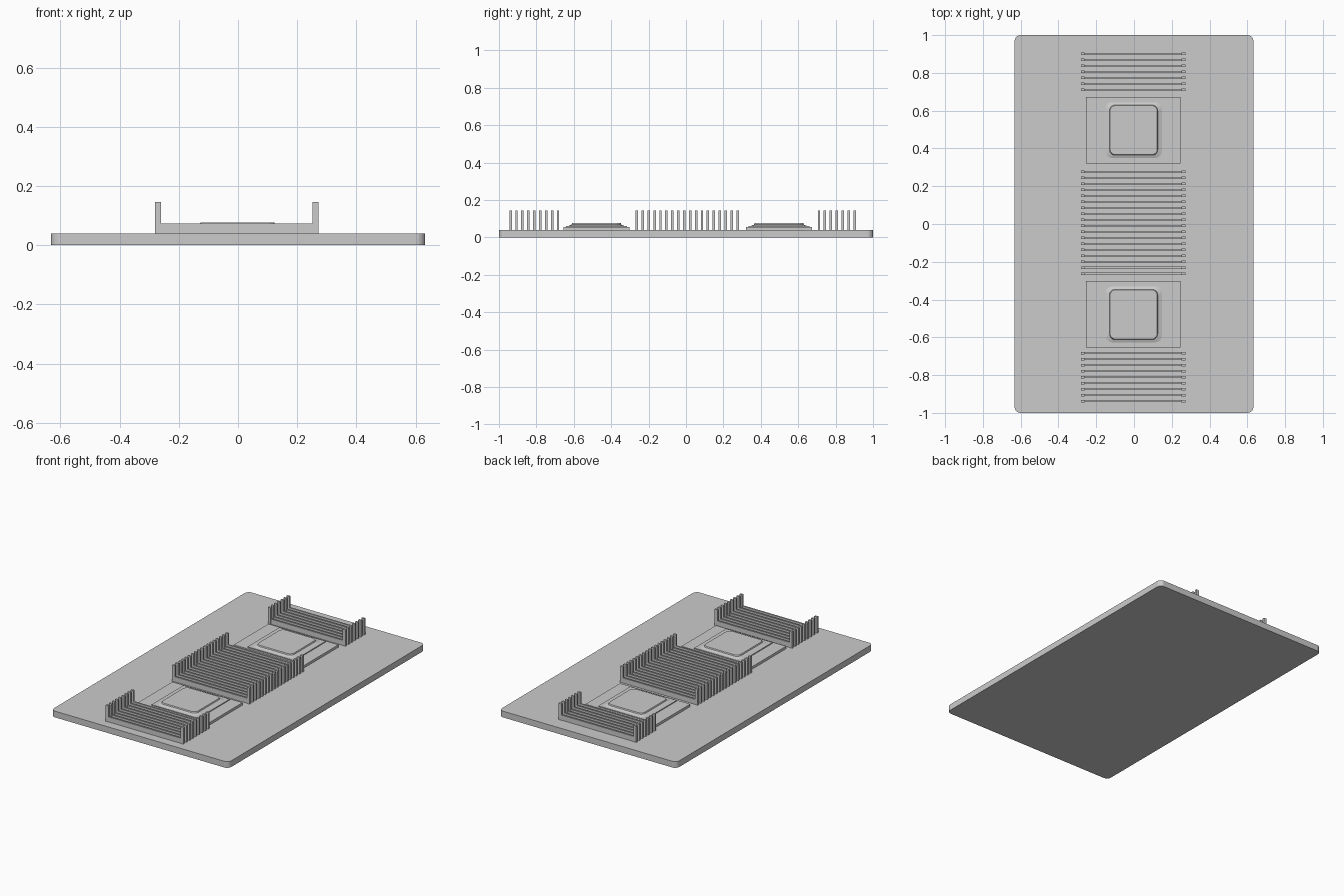
import bpy, bmesh, math

if "Cube" in bpy.data.objects:
    bpy.data.objects.remove(bpy.data.objects["Cube"])


def rounded_slab(name, cx, cy, sx, sy, z0, z1, radius=0.0, top_inset=0.0, segs=5):
    """Slab with rounded plan corners; the top outline may be inset to slope the sides."""
    bm = bmesh.new()

    def outline(inset, z):
        hx, hy = sx / 2 - inset, sy / 2 - inset
        r = max(radius - inset * 0.3, 0.0)
        if r == 0:
            pts = [(hx, hy), (-hx, hy), (-hx, -hy), (hx, -hy)]
        else:
            pts = []
            for q, (ux, uy) in enumerate([(1, 1), (-1, 1), (-1, -1), (1, -1)]):
                for i in range(segs + 1):
                    a = math.pi / 2 * (q + i / segs)
                    pts.append((ux * (hx - r) + r * math.cos(a),
                                uy * (hy - r) + r * math.sin(a)))
        return [bm.verts.new((cx + x, cy + y, z)) for x, y in pts]

    low, high = outline(0, z0), outline(top_inset, z1)
    n = len(low)
    bm.faces.new(low[::-1])
    bm.faces.new(high)
    for i in range(n):
        j = (i + 1) % n
        bm.faces.new((low[i], low[j], high[j], high[i]))
    mesh = bpy.data.meshes.new(name)
    bm.to_mesh(mesh)
    bm.free()
    obj = bpy.data.objects.new(name, mesh)
    bpy.context.collection.objects.link(obj)
    return obj


def add_box(bm, x0, x1, y0, y1, z0, z1):
    v = [bm.verts.new((x, y, z)) for z in (z0, z1)
         for x, y in ((x0, y0), (x1, y0), (x1, y1), (x0, y1))]
    for f in ((3, 2, 1, 0), (4, 5, 6, 7), (0, 1, 5, 4),
              (1, 2, 6, 5), (2, 3, 7, 6), (3, 0, 4, 7)):
        bm.faces.new([v[i] for i in f])


def memory_slots(name, y_first, count, pitch=0.0317):
    """Bank of memory slots: a low bar with a tall latch at each end."""
    bm = bmesh.new()
    add_box(bm, -0.262, 0.252, -0.005, 0.005, 0.04, 0.073)
    for x in (-0.281, 0.252):
        add_box(bm, x, x + 0.02, -0.0065, 0.0065, 0.04, 0.145)
    mesh = bpy.data.meshes.new(name)
    bm.to_mesh(mesh)
    bm.free()
    obj = bpy.data.objects.new(name, mesh)
    obj.location.y = y_first
    bpy.context.collection.objects.link(obj)
    arr = obj.modifiers.new("repeat", 'ARRAY')
    arr.count = count
    arr.use_relative_offset = False
    arr.use_constant_offset = True
    arr.constant_offset_displace = (0, pitch, 0)


# Circuit board
rounded_slab("board", 0, 0, 1.264, 2.0, 0, 0.04, 0.03)

# Memory slot banks
memory_slots("memory_slots_front", -0.938, 9)
memory_slots("memory_slots_middle", -0.263, 18)
memory_slots("memory_slots_back", 0.711, 7)

# Processor sockets
for side, y in (("front", -0.479), ("back", 0.497)):
    rounded_slab(f"socket_plate_{side}", -0.005, y, 0.50, 0.352, 0.04, 0.056)
    rounded_slab(f"processor_base_{side}", -0.002, y, 0.33, 0.325, 0.056, 0.062)
    rounded_slab(f"processor_rim_{side}", -0.002, y, 0.30, 0.295, 0.062, 0.069, 0.035, 0.018)
    rounded_slab(f"processor_lid_{side}", -0.002, y, 0.256, 0.266, 0.069, 0.076, 0.03, 0.003)
